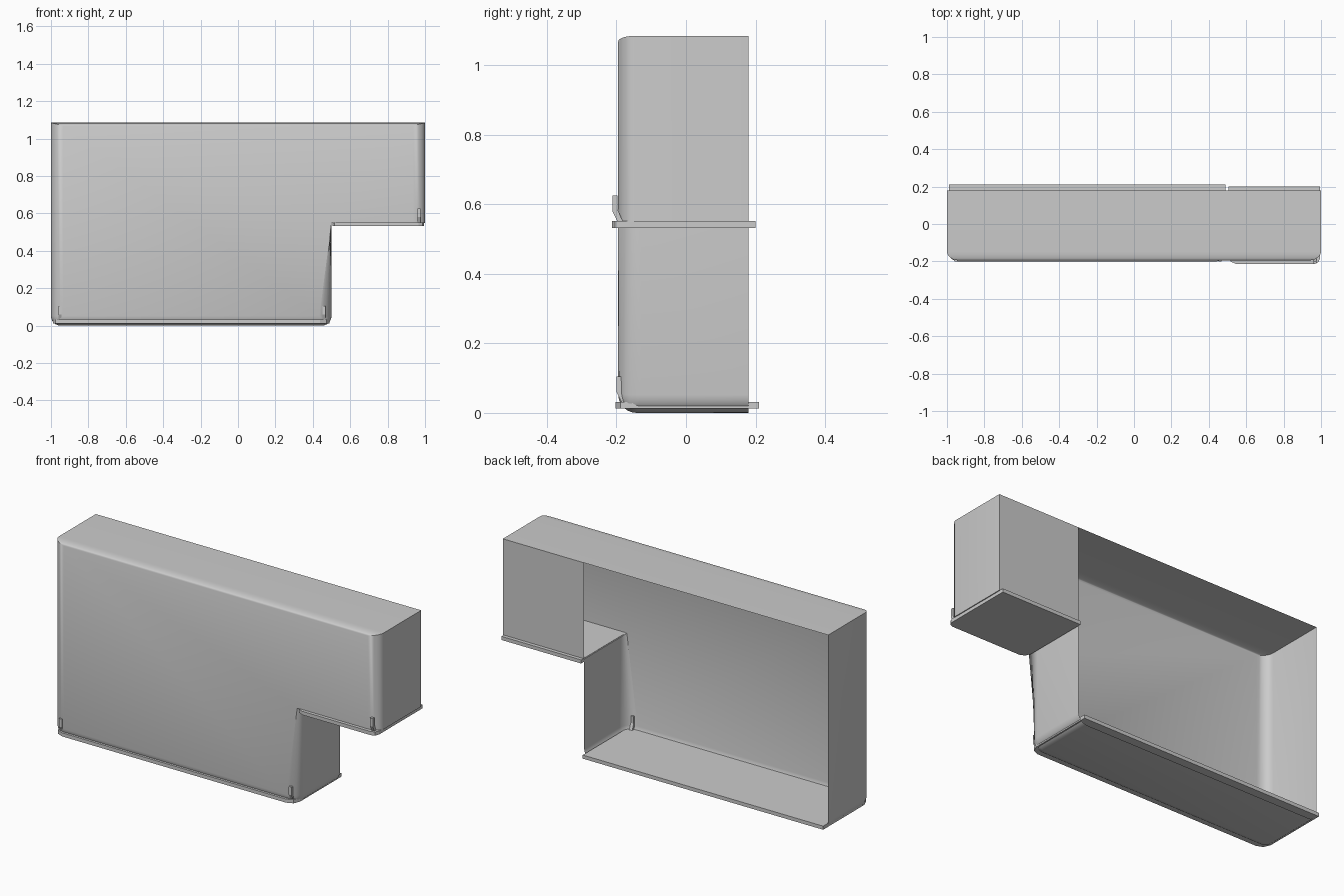
import bpy, bmesh

cube = bpy.data.objects.get("Cube")
if cube:
    bpy.data.objects.remove(cube, do_unlink=True)

grey = bpy.data.materials.new("light grey")
grey.use_nodes = True
colour = (0.6, 0.6, 0.6, 1)
grey.diffuse_color = colour
grey.node_tree.nodes["Principled BSDF"].inputs["Base Color"].default_value = colour


def make_object(name, bm):
    mesh = bpy.data.meshes.new(name)
    bm.to_mesh(mesh)
    bm.free()
    ob = bpy.data.objects.new(name, mesh)
    bpy.context.collection.objects.link(ob)
    mesh.materials.append(grey)
    return ob


def prism(points, axis, lo, hi):
    """Closed prism: outline extruded from lo to hi along x, y or z."""
    def place(a, b, c):
        return {"x": (c, a, b), "y": (a, c, b), "z": (a, b, c)}[axis]
    bm = bmesh.new()
    base = [bm.verts.new(place(a, b, lo)) for a, b in points]
    far = [bm.verts.new(place(a, b, hi)) for a, b in points]
    bm.faces.new(base)
    bm.faces.new(far[::-1])
    for i in range(len(points)):
        j = (i + 1) % len(points)
        bm.faces.new((base[j], base[i], far[i], far[j]))
    bmesh.ops.recalc_face_normals(bm, faces=bm.faces)
    return bm


def smooth(ob, angle=0.6):
    bpy.ops.object.select_all(action="DESELECT")
    ob.select_set(True)
    bpy.context.view_layer.objects.active = ob
    bpy.ops.object.shade_smooth_by_angle(angle=angle)


FRONT, BACK, TOP = -0.195, 0.18, 1.085
STEP_X, STEP_Z = 0.5, 0.55

# Stepped housing with rounded front and lower edges
outline = [(-1, 0), (STEP_X, 0), (STEP_X, STEP_Z), (1, STEP_Z), (1, TOP), (-1, TOP)]
bm = prism(outline, "y", FRONT, BACK)
weights = bm.edges.layers.float.new("bevel_weight_edge")
for e in bm.edges:
    a, b = (v.co for v in e.verts)
    mid = (a + b) / 2
    in_front = mid.y < FRONT + 0.01
    if in_front and abs(a.z - b.z) > 0.1:
        e[weights] = 1.0
    elif in_front and mid.z > TOP - 0.01:
        e[weights] = 0.25
    elif mid.z < 0.01 and (in_front or abs(a.y - b.y) > 0.1):
        e[weights] = 0.8
housing = make_object("housing", bm)
bevel = housing.modifiers.new("rounding", "BEVEL")
bevel.limit_method = "WEIGHT"
bevel.width = 0.065
bevel.segments = 6
bpy.context.view_layer.objects.active = housing
bpy.ops.object.modifier_apply(modifier=bevel.name)

# Open the back of the housing, keeping it closed behind the overhang
bm = bmesh.new()
bm.from_mesh(housing.data)
back = [f for f in bm.faces if all(v.co.y > BACK - 0.001 for v in f.verts)]
bmesh.ops.delete(bm, geom=back, context="FACES")
bm.to_mesh(housing.data)
bm.free()
smooth(housing)

bm = bmesh.new()
bm.faces.new([bm.verts.new((x, BACK, z)) for x, z in
              ((1, STEP_Z), (STEP_X, STEP_Z), (STEP_X, TOP), (1, TOP))])
make_object("back_panel", bm)


# Flange plates with cut front corners
def flange(name, x0, x1, y0, y1, z0, z1, cut0, cut1):
    points = [(x0, y1), (x0, y0 + cut0), (x0 + cut0 * 0.3, y0 + cut0 * 0.3),
              (x0 + cut0, y0), (x1 - cut1, y0),
              (x1 - cut1 * 0.3, y0 + cut1 * 0.3), (x1, y0 + cut1), (x1, y1)]
    make_object(name, prism(points, "z", z0, z1))


flange("lower_flange", -0.99, 0.488, -0.203, 0.21, 0.012, 0.032, 0.05, 0.05)
flange("overhang_flange", 0.505, 0.995, -0.213, 0.2, 0.532, 0.552, 0.04, 0.03)


# Bent clips standing on the flanges
def clip(name, x, y, z):
    side = [(0, 0.075), (0, 0.03), (0.015, 0), (0.03, 0), (0.015, 0.035), (0.015, 0.075)]
    points = [(y + a, z + b) for a, b in side]
    make_object(name, prism(points, "x", x - 0.009, x + 0.009))


clip("lower_right_clip", -0.952, -0.2, 0.03)
clip("lower_left_clip", 0.46, -0.2, 0.03)
clip("overhang_clip", 0.968, -0.212, 0.551)
